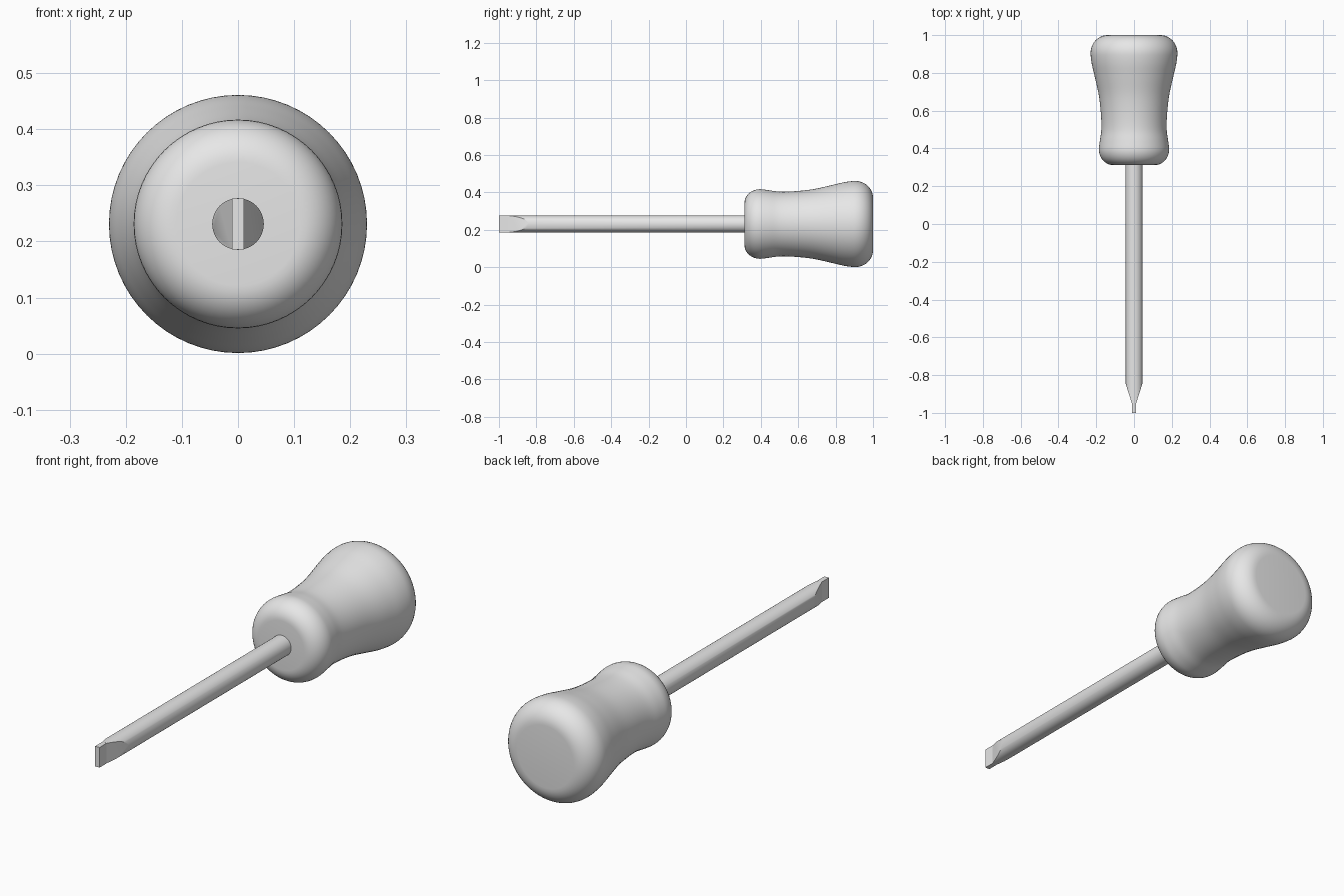
import bpy, bmesh, math
from mathutils import Matrix, Vector

cube = bpy.data.objects.get("Cube")
if cube:
    bpy.data.objects.remove(cube, do_unlink=True)

AXIS_Z = 0.231
SHAFT_R = 0.046
BLADE_HALF = 0.011
BLADE_Y = -0.95
TAPER_Y = -0.84

grey = bpy.data.materials.new("light grey")
grey.use_nodes = True
grey.diffuse_color = (0.8, 0.8, 0.8, 1)
grey.node_tree.nodes["Principled BSDF"].inputs["Base Color"].default_value = (0.8, 0.8, 0.8, 1)


def finish(name, bm, smooth=True):
    """Turn a bmesh into a named object lying on the tool's axis."""
    bmesh.ops.recalc_face_normals(bm, faces=bm.faces)
    mesh = bpy.data.meshes.new(name)
    bm.to_mesh(mesh)
    bm.free()
    mesh.materials.append(grey)
    obj = bpy.data.objects.new(name, mesh)
    obj.location.z = AXIS_Z
    bpy.context.collection.objects.link(obj)
    if smooth:
        bpy.ops.object.select_all(action='DESELECT')
        obj.select_set(True)
        bpy.context.view_layer.objects.active = obj
        bpy.ops.object.shade_smooth_by_angle(angle=math.radians(35))
    return obj


def arc(cy, cr, ry, rr, start, end, steps=10):
    """Elliptical corner of the profile, as (y, radius) points."""
    angles = [math.radians(start + (end - start) * i / steps) for i in range(steps + 1)]
    return [(cy + ry * math.cos(a), cr + rr * math.sin(a)) for a in angles]


def spline(points, steps=5):
    """Smooth curve through the inner points."""
    out = []
    for a, b, c, d in zip(points, points[1:], points[2:], points[3:]):
        for i in range(1, steps + 1):
            t = i / steps
            out.append(tuple(
                0.5 * (2 * q + (r - p) * t + (2 * p - 5 * q + 4 * r - s) * t ** 2
                       + (3 * q - p - 3 * r + s) * t ** 3)
                for p, q, r, s in zip(a, b, c, d)))
    return out


# Handle: rounded collar, narrow waist and swelling butt, turned about y
collar = arc(0.395, 0.11, 0.083, 0.076, 180, 90)
butt = arc(0.905, 0.14, 0.095, 0.09, 90, 0)
waist = [(0.36, 0.183), collar[-1], (0.44, 0.181), (0.5, 0.173), (0.58, 0.175),
         (0.68, 0.186), (0.78, 0.208), (0.85, 0.224), butt[0], (0.95, 0.226)]
profile = [(collar[0][0], 0)] + collar + spline(waist) + butt[1:] + [(butt[-1][0], 0)]

bm = bmesh.new()
verts = [bm.verts.new((r, y, 0)) for y, r in profile]
edges = [bm.edges.new(pair) for pair in zip(verts, verts[1:])]
bmesh.ops.spin(bm, geom=verts + edges, cent=(0, 0, 0), axis=(0, 1, 0),
               angle=math.tau, steps=64, use_duplicate=False)
bmesh.ops.remove_doubles(bm, verts=bm.verts, dist=0.0001)
finish("handle", bm)

# Shaft: round rod with both sides ground down towards the blade
back_y = 0.35
bm = bmesh.new()
bmesh.ops.create_cone(bm, cap_ends=True, segments=48, radius1=SHAFT_R, radius2=SHAFT_R,
                      depth=back_y - BLADE_Y,
                      matrix=Matrix.Translation((0, (back_y + BLADE_Y) / 2, 0))
                      @ Matrix.Rotation(math.pi / 2, 4, 'X'))
for side in (-1, 1):
    normal = Vector((side * (TAPER_Y - BLADE_Y), -(SHAFT_R - BLADE_HALF), 0)).normalized()
    cut = bmesh.ops.bisect_plane(bm, geom=bm.verts[:] + bm.edges[:] + bm.faces[:],
                                 plane_co=(side * BLADE_HALF, BLADE_Y, 0),
                                 plane_no=normal, clear_outer=True)
    rim = [e for e in cut["geom_cut"] if isinstance(e, bmesh.types.BMEdge)]
    bmesh.ops.contextual_create(bm, geom=rim)
finish("shaft", bm).data.update()

# Blade: thin upright plate at the tip
bm = bmesh.new()
bmesh.ops.create_cube(bm, size=1, matrix=Matrix.Translation((0, (BLADE_Y - 1) / 2, 0))
                      @ Matrix.Diagonal((2 * BLADE_HALF, 1 + BLADE_Y, 2 * SHAFT_R * 0.985, 1)))
finish("blade", bm, smooth=False)
